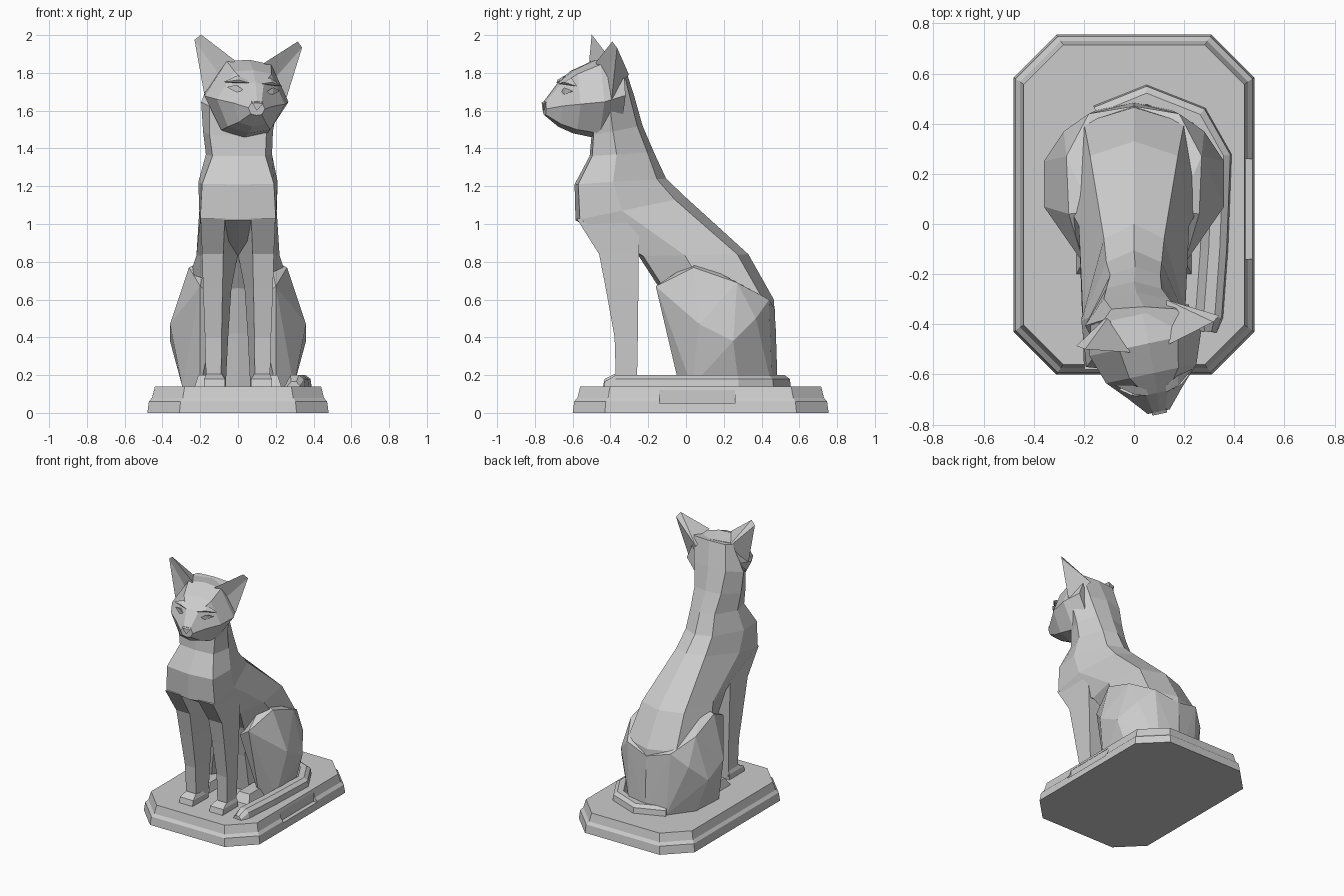
import bpy, bmesh, math
from mathutils import Vector, Matrix

if "Cube" in bpy.data.objects:
    bpy.data.objects.remove(bpy.data.objects["Cube"])

stone = bpy.data.materials.new("grey stone")
stone.use_nodes = True
GREY = (0.6, 0.6, 0.6, 1)
stone.diffuse_color = GREY
stone.node_tree.nodes["Principled BSDF"].inputs["Base Color"].default_value = GREY


def finish(name, bm):
    bmesh.ops.recalc_face_normals(bm, faces=bm.faces)
    mesh = bpy.data.meshes.new(name)
    bm.to_mesh(mesh)
    bm.free()
    mesh.materials.append(stone)
    ob = bpy.data.objects.new(name, mesh)
    bpy.context.scene.collection.objects.link(ob)
    return ob


def loft(name, rings):
    bm = bmesh.new()
    loops = [[bm.verts.new(p) for p in ring] for ring in rings]
    n = len(loops[0])
    for a, b in zip(loops, loops[1:]):
        for i in range(n):
            j = (i + 1) % n
            bm.faces.new((a[i], a[j], b[j], b[i]))
    bm.faces.new(loops[0])
    bm.faces.new(loops[-1])
    return finish(name, bm)


def hull(name, points):
    bm = bmesh.new()
    for p in points:
        bm.verts.new(p)
    res = bmesh.ops.convex_hull(bm, input=bm.verts)
    junk = {g for g in res["geom_interior"] + res["geom_unused"]
            if isinstance(g, bmesh.types.BMVert)}
    bmesh.ops.delete(bm, geom=list(junk), context="VERTS")
    return finish(name, bm)


def cross_section(start, end, widths, fractions, shift=0):
    """Eight-sided symmetric ring between two points of the side profile."""
    a, b = Vector((0, *start)), Vector((0, *end))
    half = [a.lerp(b, t) + Vector((w, 0, 0)) for t, w in zip(fractions, (0, *widths, 0))]
    ring = half + [Vector((-p.x, p.y, p.z)) for p in half[-2:0:-1]]
    return [p + Vector((shift, 0, 0)) for p in ring]


def flip(points, s):
    return [(s * x, y, z) for x, y, z in points]


# Plinth with chamfered corners and a recessed side panel
def octagon(inset, z):
    hx, y0, y1, c = 0.48 - inset, -0.6 + inset, 0.755 - inset, 0.17 - inset * 0.3
    right = [(hx - c, y1), (hx, y1 - c), (hx, y0 + c), (hx - c, y0)]
    return [(x, y, z) for x, y in right] + [(-x, y, z) for x, y in reversed(right)]


plinth = loft("plinth", [octagon(0, 0), octagon(0.008, 0.06),
                         octagon(0.025, 0.08), octagon(0.04, 0.14)])
cutter = hull("panel_cutter", [(x, y, z) for x in (0.443, 0.6)
                               for y in (-0.14, 0.26) for z in (0.05, 0.12)])
cutter.hide_render = True
cutter.hide_viewport = True
cut = plinth.modifiers.new("panel", "BOOLEAN")
cut.operation = "DIFFERENCE"
cut.object = cutter

# Torso and neck: front point, back point, widths, sideways shift
BODY = (0, 0.04, 0.42, 0.9, 1)
torso = [
    ((-0.03, 0.14), (0.485, 0.14), (0.10, 0.20, 0.15), 0),
    ((-0.08, 0.42), (0.475, 0.45), (0.10, 0.26, 0.18), 0),
    ((-0.14, 0.66), (0.465, 0.60), (0.13, 0.285, 0.20), 0),
    ((-0.25, 0.83), (0.33, 0.84), (0.175, 0.22, 0.175), 0),
    ((-0.585, 1.02), (0.0, 1.14), (0.20, 0.205, 0.12), 0),
    ((-0.59, 1.21), (-0.105, 1.24), (0.19, 0.21, 0.11), 0),
    ((-0.51, 1.36), (-0.17, 1.38), (0.14, 0.175, 0.10), 0.005),
    ((-0.50, 1.47), (-0.23, 1.52), (0.15, 0.185, 0.11), 0),
    ((-0.50, 1.62), (-0.275, 1.68), (0.16, 0.205, 0.13), 0.01),
    ((-0.42, 1.84), (-0.33, 1.85), (0.10, 0.16, 0.13), 0.04),
]
loft("torso", [cross_section(f, b, w, BODY, s) for f, b, w, s in torso])

# Head parts are built facing -y, then turned and tilted together
turn = (Matrix.Translation((0.035, -0.43, 1.67)) @ Matrix.Rotation(math.radians(12), 4, "Z")
        @ Matrix.Rotation(math.radians(4), 4, "Y") @ Matrix.Translation((0, 0, -1.67)))
head_profile = [
    (0.07, 1.85, 1.54, (0.13, 0.20, 0.13)),
    (-0.05, 1.87, 1.455, (0.12, 0.228, 0.125)),
    (-0.17, 1.815, 1.48, (0.10, 0.185, 0.115)),
    (-0.25, 1.75, 1.515, (0.045, 0.11, 0.075)),
    (-0.325, 1.65, 1.575, (0.025, 0.045, 0.03)),
]
head_parts = [loft("head", [cross_section((y, t), (y, b), w, (0, 0.04, 0.5, 0.92, 1))
                            for y, t, b, w in head_profile])]
head_parts.append(hull("nose", [(0.03, -0.31, 1.655), (-0.03, -0.31, 1.655), (0, -0.335, 1.60),
                                (0.03, -0.335, 1.64), (-0.03, -0.335, 1.64), (0, -0.29, 1.62)]))

for s, side in ((1, "left"), (-1, "right")):
    # Ear with a blunt tip and a hollow front
    bm = bmesh.new()
    tip, edge, inner, dent, outer, back = [bm.verts.new(p) for p in flip(
        [(0.262, -0.02, 1.985), (0.292, 0.0, 1.955), (0.08, -0.07, 1.86),
         (0.15, -0.02, 1.78), (0.222, -0.01, 1.675), (0.11, 0.105, 1.80)], s)]
    for face in ((tip, inner, dent), (tip, dent, edge), (edge, dent, outer), (edge, outer, back),
                 (tip, edge, back), (tip, back, inner), (inner, back, dent), (back, outer, dent)):
        bm.faces.new(face)
    head_parts.append(finish(side + "_ear", bm))

    # Brow ridge and almond eye
    head_parts.append(hull(side + "_brow", flip(
        [(0.035, -0.256, 1.745), (0.09, -0.238, 1.757), (0.16, -0.185, 1.74),
         (0.09, -0.20, 1.78), (0.04, -0.23, 1.76), (0.09, -0.20, 1.74)], s)))
    head_parts.append(hull(side + "_eye", flip(
        [(0.055, -0.252, 1.70), (0.10, -0.240, 1.73), (0.145, -0.205, 1.715),
         (0.10, -0.236, 1.692), (0.09, -0.19, 1.71)], s)))

    # Front leg, flaring inward at the back, and paw
    def slab(z, x0, x1, y0, y1, inner_back):
        return flip([(x0, y0, z), (x1, y0, z), (x1, y1, z), (inner_back, y1, z)], s)
    loft(side + "_front_leg", [
        slab(1.03, 0.07, 0.198, -0.58, -0.25, 0.0), slab(0.84, 0.078, 0.19, -0.46, -0.25, 0.0),
        slab(0.66, 0.082, 0.185, -0.425, -0.252, 0.035),
        slab(0.4, 0.087, 0.175, -0.378, -0.255, 0.052), slab(0.14, 0.09, 0.168, -0.37, -0.26, 0.065)])
    loft(side + "_front_paw", [slab(0.14, 0.07, 0.18, -0.44, -0.26, 0.065),
                               slab(0.18, 0.07, 0.18, -0.43, -0.26, 0.065),
                               slab(0.205, 0.085, 0.168, -0.38, -0.26, 0.065)])

    # Haunch and hind paw
    hull(side + "_haunch", flip([
        (0.20, -0.035, 0.14), (0.295, 0.03, 0.14), (0.28, 0.28, 0.14), (0.15, 0.455, 0.14),
        (0.0, 0.485, 0.14), (0.0, 0.47, 0.55), (0.0, 0.2, 0.3),
        (0.36, 0.07, 0.47), (0.36, 0.25, 0.38), (0.28, 0.37, 0.50), (0.18, 0.44, 0.60),
        (0.20, -0.16, 0.67), (0.10, -0.12, 0.60), (0.26, 0.04, 0.77), (0.17, 0.05, 0.81),
        (0.27, 0.27, 0.69)], s))
    loft(side + "_hind_paw", [slab(0.14, 0.10, 0.23, -0.20, 0.1, 0.10),
                              slab(0.20, 0.12, 0.21, -0.16, 0.1, 0.12)])

for ob in head_parts:
    ob.matrix_world = turn

# Tail wrapped around the left side
path = [Vector((x, y, 0)) for x, y in (
    (-0.14, 0.42), (0.05, 0.50), (0.25, 0.42), (0.335, 0.27), (0.32, -0.1), (0.30, -0.37), (0.295, -0.43))]
rings = []
for i, p in enumerate(path):
    along = path[min(i + 1, len(path) - 1)] - path[max(i - 1, 0)]
    out = Vector((-along.y, along.x, 0)).normalized()
    w = 0.035 if i == len(path) - 1 else 0.055
    h = 0.165 if i == len(path) - 1 else 0.2
    rings.append([p + out * o + Vector((0, 0, z))
                  for o, z in ((w, 0.14), (w * 0.9, h - 0.02), (w * 0.4, h), (-w * 0.4, h), (-w, 0.14))])
loft("tail", rings)
